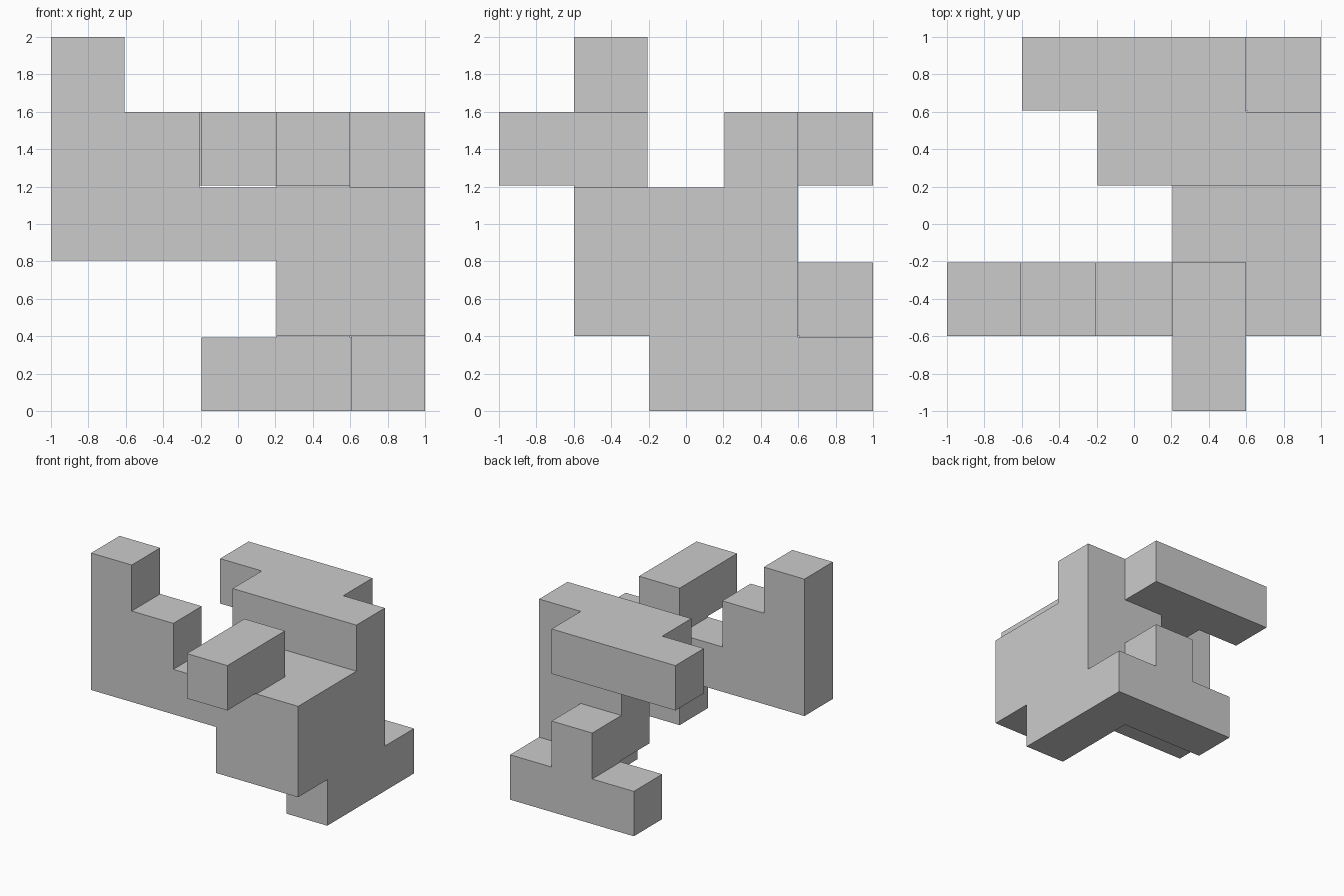
import bpy, bmesh
from itertools import product

if "Cube" in bpy.data.objects:
    bpy.data.objects.remove(bpy.data.objects["Cube"])

C, D = 0.402, 0.005          # cell pitch and small clearance on every face

# Parts as inclusive cell ranges: (x0, x1, y0, y1, z0, z1)
parts = [
    (0, 0, 1, 1, 2, 4),      # left tower
    (1, 1, 1, 1, 2, 3),      # middle step
    (2, 2, 1, 1, 2, 2),      # low step
    (3, 3, 0, 1, 3, 3),      # front bar
    (3, 4, 1, 1, 1, 2),      # front body
    (3, 4, 2, 2, 2, 2),      # bridge
    (4, 4, 2, 2, 1, 1),      # right wall under the bridge
    (3, 4, 3, 3, 1, 2),      # back body
    (2, 4, 3, 3, 3, 3),      # top plate, front row
    (1, 3, 4, 4, 3, 3),      # top plate, back row
    (4, 4, 2, 4, 0, 0),      # right foot
    (2, 3, 4, 4, 0, 0),      # back foot
    (3, 3, 4, 4, 1, 1),      # knob on the back foot
]
cells = set()
for x0, x1, y0, y1, z0, z1 in parts:
    cells |= set(product(range(x0, x1 + 1), range(y0, y1 + 1), range(z0, z1 + 1)))

# Fine grid: wide slabs are cell cores, thin slabs join neighbouring cells
edges = [e - 2.5 * C for k in range(5) for e in (k * C + D, (k + 1) * C - D)]


def span(i):
    return range(i // 2, (i + 1) // 2 + 1)


solid = {p for p in product(range(9), repeat=3)
         if all(c in cells for c in product(*map(span, p)))}

# Outer skin of the joined cells
bm = bmesh.new()
verts = {}


def vert(key):
    if key not in verts:
        x, y, z = (edges[i] for i in key)
        verts[key] = bm.verts.new((x, y, z + 1))
    return verts[key]


for p in solid:
    for axis, side in product(range(3), (0, 1)):
        q = list(p)
        q[axis] += 2 * side - 1
        if tuple(q) in solid:
            continue
        u, v = (axis + 1) % 3, (axis + 2) % 3
        loop = []
        for a, b in ((0, 0), (1, 0), (1, 1), (0, 1)):
            k = list(p)
            k[axis] += side
            k[u] += a
            k[v] += b
            loop.append(vert(tuple(k)))
        bm.faces.new(loop if side else loop[::-1])

# Merge coplanar squares into clean flat faces
bmesh.ops.dissolve_limit(bm, angle_limit=0.01, verts=bm.verts[:], edges=bm.edges[:])
mesh = bpy.data.meshes.new("puzzle_block")
bm.to_mesh(mesh)
bm.free()
bpy.context.collection.objects.link(bpy.data.objects.new("puzzle_block", mesh))
